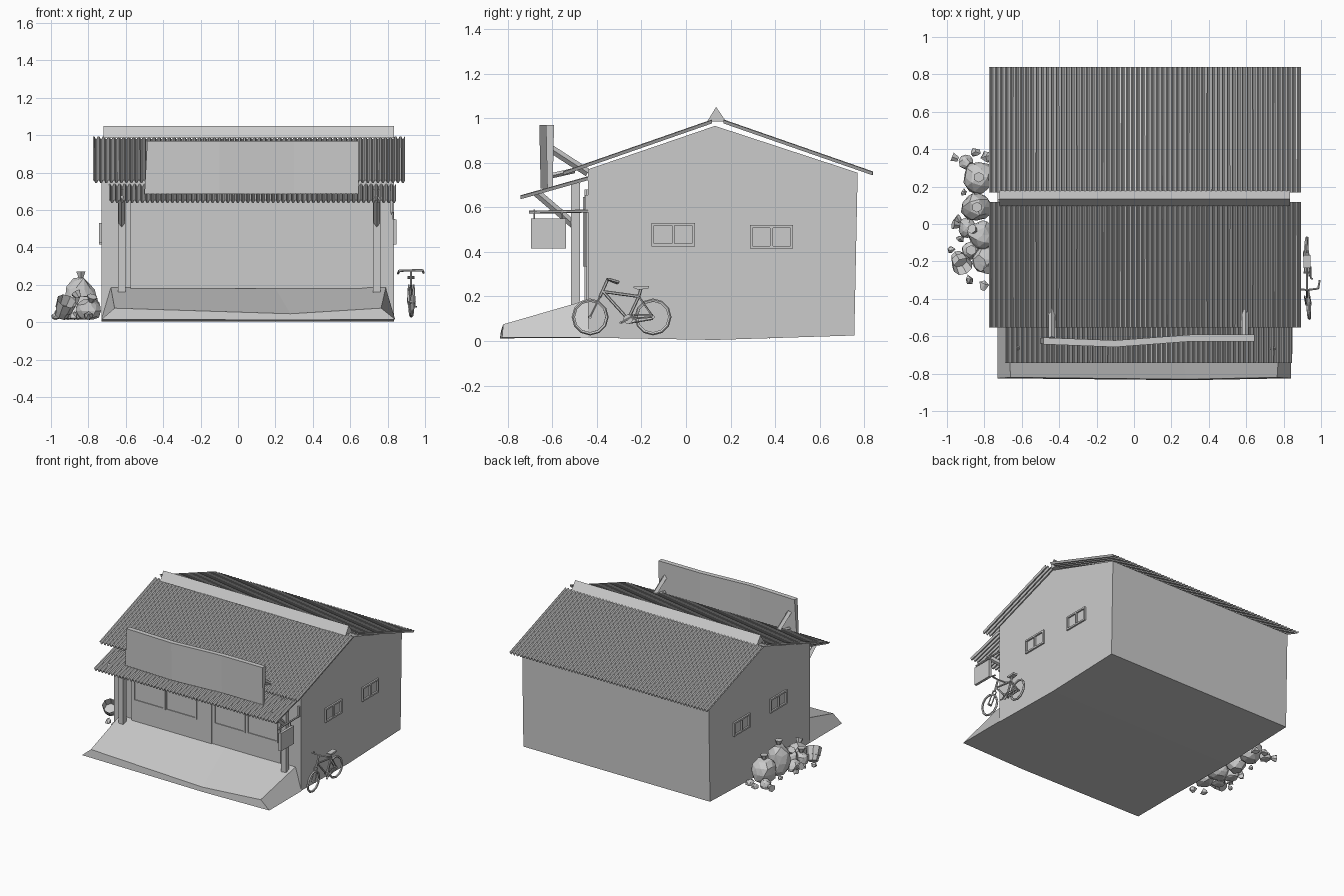
import bpy, bmesh, math, random
from mathutils import Vector, Matrix

if "Cube" in bpy.data.objects:
    bpy.data.objects.remove(bpy.data.objects["Cube"])
random.seed(4)


def finish(bm, name):
    bmesh.ops.recalc_face_normals(bm, faces=bm.faces)
    me = bpy.data.meshes.new(name)
    bm.to_mesh(me)
    bm.free()
    ob = bpy.data.objects.new(name, me)
    bpy.context.collection.objects.link(ob)
    return ob


def add_box(bm, x0, x1, y0, y1, z0, z1):
    m = Matrix.Translation(((x0 + x1) / 2, (y0 + y1) / 2, (z0 + z1) / 2))
    bmesh.ops.create_cube(bm, size=1, matrix=m @ Matrix.Diagonal((x1 - x0, y1 - y0, z1 - z0, 1)))


def box(name, *b):
    bm = bmesh.new()
    add_box(bm, *b)
    return finish(bm, name)


def frame(name, axis, at, depth, u0, u1, z0, z1, w, mullion=False):
    """Rectangular border standing on a wall; axis is the wall normal."""
    bm = bmesh.new()
    bars = [(u0, u1, z0, z0 + w), (u0, u1, z1 - w, z1),
            (u0, u0 + w, z0 + w, z1 - w), (u1 - w, u1, z0 + w, z1 - w)]
    if mullion:
        c = (u0 + u1) / 2
        bars.append((c - w / 2, c + w / 2, z0 + w, z1 - w))
    a, b = sorted((at, at + depth))
    for p, q, r, s in bars:
        add_box(bm, *((a, b, p, q) if axis == 'x' else (p, q, a, b)), r, s)
    return finish(bm, name)


def tube(name, paths, r, n=6, r2=None):
    bm = bmesh.new()
    for path in paths:
        for p, q in zip(path, path[1:]):
            p, q = Vector(p), Vector(q)
            rot = (q - p).to_track_quat('Z', 'Y').to_matrix().to_4x4()
            bmesh.ops.create_cone(bm, cap_ends=True, segments=n, radius1=r, radius2=r if r2 is None else r2,
                                  depth=(q - p).length, matrix=Matrix.Translation((p + q) / 2) @ rot)
    return finish(bm, name)


def prism(name, profile, x0, x1):
    bm = bmesh.new()
    f = bm.faces.new([bm.verts.new((x0, y, z)) for y, z in profile])
    ext = bmesh.ops.extrude_face_region(bm, geom=[f])
    bmesh.ops.translate(bm, vec=(x1 - x0, 0, 0), verts=[v for v in ext['geom'] if isinstance(v, bmesh.types.BMVert)])
    return finish(bm, name)


def corrugated(name, x0, x1, low, high, waves, amp=0.007):
    """Wavy sheet sloping from low (y, z) to high (y, z)."""
    bm = bmesh.new()
    step = (x1 - x0) / (waves * 4)
    rows = []
    for i in range(waves * 4 + 1):
        dz = amp * (1, 1, -1, -1)[i % 4]
        rows.append([bm.verts.new((x0 + i * step, y, z + dz)) for y, z in (low, high)])
    for a, b in zip(rows, rows[1:]):
        bm.faces.new((a[0], b[0], b[1], a[1]))
    ob = finish(bm, name)
    m = ob.modifiers.new('thickness', 'SOLIDIFY')
    m.thickness, m.offset = 0.004, 0
    return ob


# House body
prism('walls', [(-0.44, 0.015), (0.13, 0.005), (0.755, 0.025), (0.77, 0.755), (0.13, 0.965), (-0.44, 0.77)], -0.73, 0.835)

# Sloping concrete porch with splayed sides
bm = bmesh.new()
base = [(-0.73, -0.44, 0.015), (-0.73, -0.825, 0.015), (0.3, -0.835, 0.012), (0.84, -0.825, 0.015), (0.84, -0.44, 0.015)]
top = [(-0.68, -0.44, 0.185), (-0.66, -0.82, 0.075), (0.28, -0.83, 0.045), (0.765, -0.82, 0.075), (0.79, -0.44, 0.185)]
vb, vt = ([bm.verts.new(c) for c in L] for L in (base, top))
mid = bm.verts.new((0.2, -0.44, 0.18))
for i in range(4):
    bm.faces.new((vb[i], vb[i + 1], vt[i + 1], vt[i]))
bm.faces.new(vb)
bm.faces.new((vt[0], vt[1], vt[2], mid))
bm.faces.new((vt[2], vt[3], vt[4], mid))
bm.faces.new((vb[4], vb[0], vt[0], mid, vt[4]))
finish(bm, 'porch')

# Roof sheets, ridge cap and awning
corrugated('roof_front', -0.775, 0.892, (-0.552, 0.752), (0.117, 0.985), 62)
corrugated('roof_back', -0.775, 0.892, (0.838, 0.752), (0.168, 0.985), 62)
prism('ridge_cap', [(0.095, 0.985), (0.135, 1.05), (0.18, 0.985)], -0.72, 0.835)
corrugated('awning', -0.69, 0.843, (-0.742, 0.645), (-0.44, 0.73), 57)

# Awning posts with braces
for side, x in (('left', -0.622), ('right', 0.742)):
    box('post_' + side, x - 0.02, x + 0.02, -0.515, -0.475, 0.15, 0.71)
    tube('brace_' + side, [[(x, -0.49, 0.51), (x, -0.67, 0.665)]], 0.018, 4)

# Shop front: two sliding doors with framed panes
box('shop_door_left', -0.575, 0.095, -0.455, -0.43, 0.18, 0.68)
box('shop_door_right', 0.095, 0.67, -0.447, -0.43, 0.18, 0.68)
for i, (a, b, y) in enumerate([(-0.555, -0.29, -0.455), (-0.285, -0.025, -0.455), (0.115, 0.375, -0.447), (0.39, 0.65, -0.447)]):
    frame('shop_pane_%d' % i, 'y', y, -0.006, a, b, 0.335, 0.645, 0.01)

# Side windows, mirrored on both walls
for wall, x, d in (('right', 0.835, 0.012), ('left', -0.73, -0.012)):
    for i, (a, b, z) in enumerate([(-0.155, 0.04, 0.425), (0.287, 0.48, 0.415)]):
        frame('window_%s_%d' % (wall, i), 'x', x, d, a, b, z, z + 0.105, 0.012, True)

# Bent roof sign board on struts
bm = bmesh.new()
cols = []
for x0, x1, yc in ((-0.485, -0.50, -0.625), (-0.10, -0.10, -0.64), (0.3, 0.3, -0.61), (0.645, 0.645, -0.61)):
    cols.append([bm.verts.new((x, yc + dy, z)) for x, dy, z in
                 ((x1, -0.012, 0.685), (x0, -0.018, 0.97), (x0, 0.018, 0.97), (x1, 0.012, 0.685))])
for a, b in zip(cols, cols[1:]):
    for k in range(4):
        bm.faces.new((a[k], a[(k + 1) % 4], b[(k + 1) % 4], b[k]))
bm.faces.new(cols[0])
bm.faces.new(cols[-1])
finish(bm, 'sign_board')
tube('sign_struts', [[(x, -0.61, 0.865), (x, -0.44, 0.755)] for x in (-0.44, 0.595)], 0.018, 4)
tube('sign_feet', [[(x, -0.61, 0.74), (x, -0.50, 0.765)] for x in (-0.44, 0.595)], 0.012, 4)

# Small hanging sign on the right corner
box('hanging_sign', 0.828, 0.848, -0.695, -0.538, 0.415, 0.55)
tube('hanging_sign_rod', [[(0.825, -0.705, 0.578), (0.825, -0.44, 0.583)]], 0.007)
tube('hanging_sign_hooks', [[(0.832, y, 0.545), (0.827, y, 0.59)] for y in (-0.68, -0.555)], 0.004)
box('hanging_sign_bracket', 0.815, 0.83, -0.452, -0.44, 0.58, 0.655)

# Bicycle leaning on the right wall
X = 0.925
FA, RA, BB, ST, HD = (X + 0.008, -0.43, 0.108), (X - 0.005, -0.148, 0.108), (X, -0.26, 0.098), (X, -0.212, 0.2), (X, -0.372, 0.222)
for name, c, tilt in (('front_wheel', FA, 0.06), ('rear_wheel', RA, -0.06)):
    bpy.ops.mesh.primitive_torus_add(location=c, rotation=(0, math.pi / 2 + tilt, tilt), major_segments=12,
                                     minor_segments=5, major_radius=0.075, minor_radius=0.008)
    bpy.context.object.name = name
    tube(name + '_hub', [[(c[0] - 0.015, c[1], c[2]), (c[0] + 0.015, c[1], c[2])]], 0.008)
tube('bicycle_frame', [[HD, ST], [HD, BB], [BB, ST]], 0.007)
stays = [[(p[0] + dx, p[1], p[2]), (RA[0] + dx, RA[1], RA[2])] for p in (BB, ST) for dx in (-0.012, 0.012)]
fork = [[(X + dx, -0.385, 0.2), (FA[0] + dx, FA[1], FA[2])] for dx in (-0.013, 0.013)]
tube('bicycle_stays_and_fork', stays + fork, 0.0045, 5)
tube('bicycle_stem', [[(X, -0.388, 0.195), (X, -0.352, 0.275)], [ST, (X, -0.202, 0.235)]], 0.007)
tube('handlebar', [[(0.855, -0.305, 0.26), (0.862, -0.345, 0.275), (X, -0.353, 0.277),
                    (0.985, -0.345, 0.278), (0.993, -0.3, 0.264)]], 0.006)
prism('seat', [(-0.235, 0.238), (-0.215, 0.23), (-0.17, 0.235), (-0.165, 0.248), (-0.235, 0.244)], X - 0.018, X + 0.018)
tube('chain_ring', [[(X + 0.008, -0.26, 0.098), (X + 0.016, -0.26, 0.098)]], 0.022, 8)
tube('pedal_cranks', [[(X + 0.03, -0.295, 0.082), (X + 0.02, -0.29, 0.082), (X + 0.02, -0.23, 0.114)],
                      [(X + 0.02, -0.26, 0.098), (X - 0.02, -0.26, 0.098)]], 0.005, 5)
tube('chain', [[(X + 0.012, -0.26, z), (X + 0.008, -0.148, zz)] for z, zz in ((0.117, 0.118), (0.079, 0.098))], 0.003, 4)


# Rubbish along the left wall: tied bags, bucket, scraps
def bag(name, x, y, rx, ry, h, knot=(0, 0, 1)):
    bm = bmesh.new()
    bmesh.ops.create_icosphere(bm, subdivisions=2, radius=1)
    for v in bm.verts:
        v.co *= random.uniform(0.88, 1.1)
        v.co = Vector((x + rx * v.co.x, y + ry * v.co.y, max(0.015, h * 0.48 + h * 0.52 * v.co.z)))
        v.co.x = min(v.co.x, -0.725)
    bmesh.ops.dissolve_limit(bm, angle_limit=0.3, verts=bm.verts, edges=bm.edges)
    finish(bm, name)
    k = Vector(knot)
    p = Vector((x, y, h * 0.5)) + Vector((rx * k.x, ry * k.y, h * 0.46 * k.z))
    tube(name + '_knot', [[p, p + k.normalized() * 0.035]], 0.014, 6, 0.028)


bag('bag_back', -0.83, 0.25, 0.085, 0.09, 0.19)
bag('bag_tall', -0.84, 0.09, 0.085, 0.08, 0.245)
bag('bag_middle', -0.81, -0.06, 0.08, 0.08, 0.15, (-0.5, 0.3, 0.8))
bag('bag_front', -0.80, -0.19, 0.065, 0.075, 0.125, (0.2, -0.5, 0.8))
bag('bag_small_back', -0.90, 0.33, 0.04, 0.04, 0.08, (-1, 0.4, 0))
bag('bag_small_middle', -0.89, -0.02, 0.05, 0.055, 0.09, (-0.9, 0.2, 0.3))
bag('bag_small_front', -0.87, -0.14, 0.05, 0.05, 0.1)

# Tipped bucket
bm = bmesh.new()
m = Matrix.Translation((-0.93, -0.2, 0.075)) @ Matrix.Rotation(0.5, 4, 'Z') @ Matrix.Rotation(0.7, 4, 'X')
bmesh.ops.create_cone(bm, cap_ends=True, segments=8, radius1=0.035, radius2=0.055, depth=0.1, matrix=m)
bm.faces.ensure_lookup_table()
lid = max((f for f in bm.faces if len(f.verts) == 8), key=lambda f: f.calc_center_median().z)
bmesh.ops.inset_individual(bm, faces=[lid], thickness=0.008)
bmesh.ops.translate(bm, verts=lid.verts, vec=m.to_3x3() @ Vector((0, 0, -0.06)))
finish(bm, 'bucket')

# Loose scraps on the ground
for i, (x, y, s) in enumerate([(-0.98, -0.14, 0.02), (-0.88, -0.3, 0.025), (-0.80, -0.33, 0.025), (-0.94, 0.03, 0.025),
                               (-0.85, 0.38, 0.025), (-0.93, -0.08, 0.022), (-0.91, 0.17, 0.02), (-0.79, 0.36, 0.03)]):
    bm = bmesh.new()
    bmesh.ops.create_icosphere(bm, subdivisions=1, radius=s, matrix=Matrix.Translation((x, y, 0.015 + s * 0.7)))
    for v in bm.verts:
        v.co += Vector((random.uniform(-s, s), random.uniform(-s, s), 0)) * 0.35
        v.co.z = max(0.012, v.co.z)
    finish(bm, 'scrap_%d' % i)
